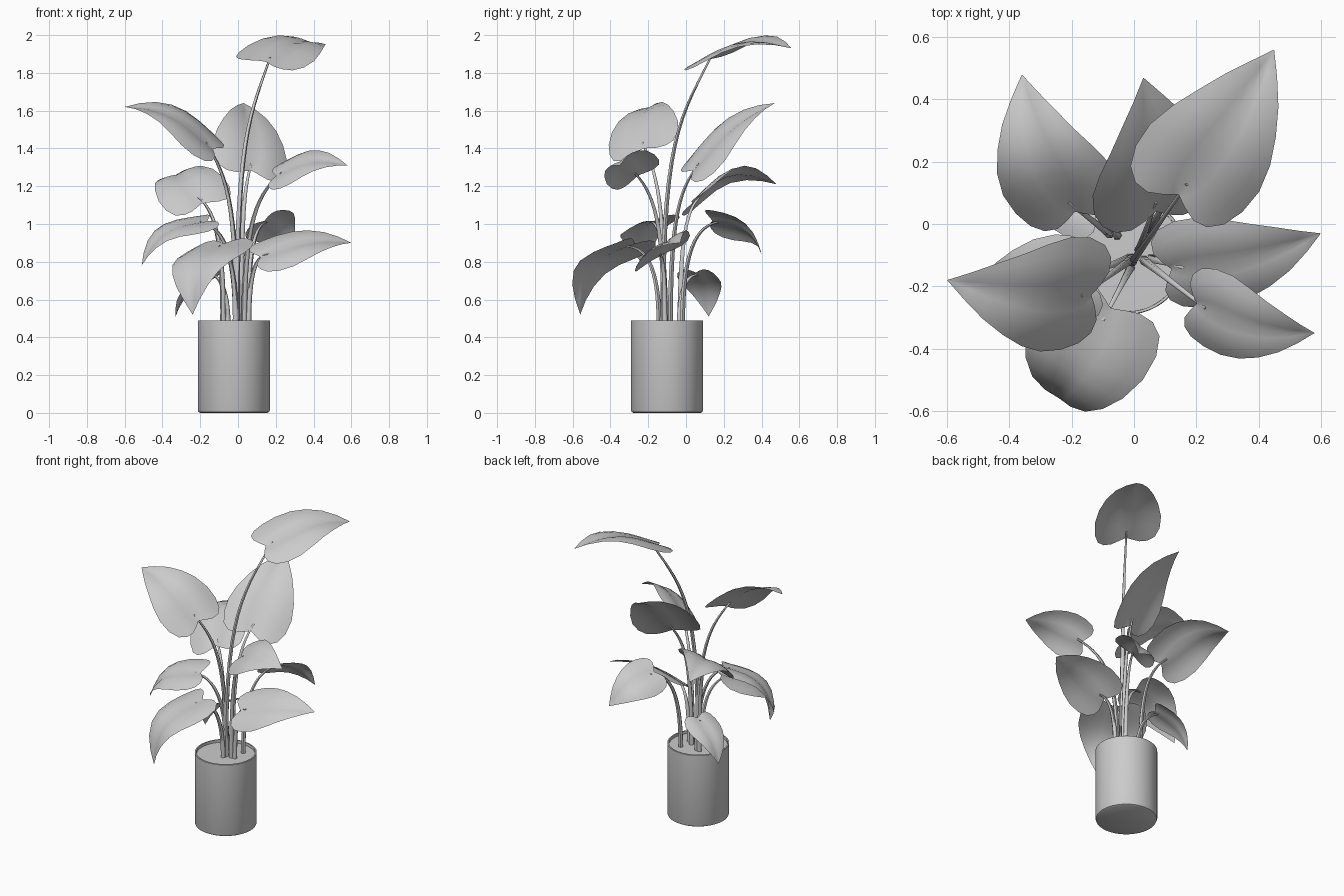
import bpy, bmesh, math
from mathutils import Vector

cube = bpy.data.objects.get("Cube")
if cube:
    bpy.data.objects.remove(cube, do_unlink=True)

grey = bpy.data.materials.new("plain_grey")
grey.use_nodes = True
COLOUR = (0.6, 0.6, 0.6, 1)
grey.diffuse_color = COLOUR
grey.node_tree.nodes["Principled BSDF"].inputs["Base Color"].default_value = COLOUR


def select_only(obj):
    bpy.ops.object.select_all(action='DESELECT')
    obj.select_set(True)
    bpy.context.view_layer.objects.active = obj


def finish(name, bm, angle):
    """Turn a bmesh into a smooth-shaded object."""
    mesh = bpy.data.meshes.new(name)
    bm.to_mesh(mesh)
    bm.free()
    obj = bpy.data.objects.new(name, mesh)
    bpy.context.collection.objects.link(obj)
    mesh.materials.append(grey)
    select_only(obj)
    bpy.ops.object.shade_smooth_by_angle(angle=math.radians(angle))


def lathe(name, profile, centre):
    """Spin a radius/height profile about a vertical axis."""
    bm = bmesh.new()
    verts = [bm.verts.new((centre.x + r, centre.y, z)) for r, z in profile]
    edges = [bm.edges.new(pair) for pair in zip(verts, verts[1:])]
    bmesh.ops.spin(bm, geom=verts + edges, cent=centre, axis=(0, 0, 1),
                   angle=math.tau, steps=48)
    bmesh.ops.remove_doubles(bm, verts=bm.verts, dist=1e-4)
    bmesh.ops.recalc_face_normals(bm, faces=bm.faces)
    finish(name, bm, 35)


# Half outline of a heart-shaped leaf: along the midrib, across, matching midrib point
OUTLINE = [(-.14, .2, -.09), (-.18, .42, -.05), (-.17, .66, 0), (-.1, .86, .06),
           (.03, .98, .14), (.2, 1, .26), (.38, .89, .4), (.55, .71, .57),
           (.72, .49, .73), (.87, .24, .87), (1, 0, 1)]
COLUMNS = 4


def leaf(name, base, tip, half, roll, arch):
    """Heart leaf from base to tip; roll lifts its left side, arch bows the midrib."""
    along = tip - base
    length = along.length
    along.normalize()
    flat = Vector((0, 0, 1)).cross(along).normalized()
    side = flat * math.cos(roll) + along.cross(flat) * math.sin(roll)
    up = along.cross(side)
    bm = bmesh.new()
    rows = []
    for edge_u, edge_v, mid_u in OUTLINE:
        row = []
        for c in range(-COLUMNS, COLUMNS + 1):
            u = mid_u + (edge_u - mid_u) * abs(c) / COLUMNS
            v = edge_v * c / COLUMNS
            lift = arch * math.sin(math.pi * u) + half * (.3 * abs(v) - .4 * v * v)
            row.append(bm.verts.new(base + along * u * length + side * v * half + up * lift))
        rows.append(row)
    for a, b in zip(rows, rows[1:]):
        for c in range(2 * COLUMNS):
            bm.faces.new((a[c], b[c], b[c + 1], a[c + 1]))
    bmesh.ops.remove_doubles(bm, verts=bm.verts, dist=1e-4)
    finish(name, bm, 60)


def stem(name, base, spread):
    """Tapered tube that rises from the soil and bends out to the leaf base."""
    root = Vector((.01, -.1, .45))
    root.xy += (base.xy - root.xy) * spread
    rise = Vector((0, 0, (base.z - root.z) * .7))
    bend = base.lerp(root, .65)
    bend.z = base.z - .35 * max(0, base.z - .95)

    curve = bpy.data.curves.new(name, 'CURVE')
    curve.dimensions = '3D'
    curve.bevel_depth = .016
    curve.bevel_resolution = 1
    curve.resolution_u = 14
    curve.use_fill_caps = True
    spline = curve.splines.new('BEZIER')
    spline.bezier_points.add(1)
    start, end = spline.bezier_points
    start.co, start.handle_left, start.handle_right = root, root - rise, root + rise
    end.co, end.handle_left, end.handle_right = base, bend, base * 2 - bend
    end.radius = .35
    obj = bpy.data.objects.new(name, curve)
    bpy.context.collection.objects.link(obj)
    curve.materials.append(grey)
    select_only(obj)
    bpy.ops.object.convert(target='MESH')
    bpy.ops.object.shade_smooth_by_angle(angle=math.radians(60))


# Pot and soil
pot_centre = Vector((-.022, -.1, 0))
lathe("pot", [(0, 0), (.178, 0), (.187, .005), (.191, .015), (.191, .488),
              (.189, .49), (.181, .49), (.18, .44)], pot_centre)
lathe("soil", [(.181, .472), (0, .475)], pot_centre)

# Leaves: base, tip, half width, roll, arch, and how far out the stem is rooted
PLANTS = {
    "top": ((.17, .13, 1.88), (.45, .56, 1.93), .21, .2, .06, -.1),
    "back_right": ((-.21, .07, 1.14), (-.36, .48, 1.21), .19, -.35, .09, .4),
    "back_middle": ((.07, .07, 1.32), (.03, .47, 1.64), .21, .3, .04, .1),
    "upper_right": ((-.17, -.23, 1.43), (-.6, -.18, 1.62), .2, -.35, .06, .1),
    "upper_left": ((.23, -.27, 1.27), (.58, -.35, 1.31), .15, .55, .05, .1),
    "lower_left": ((.16, -.14, .84), (.6, -.03, .9), .17, .5, .04, .3),
    "front": ((-.1, -.31, .88), (-.24, -.56, .52), .21, .1, .1, .2),
    "middle_right": ((-.2, -.18, 1.01), (-.51, -.22, .78), .16, -.3, .07, .1),
    "back_left": ((.15, .17, 1.01), (.3, .4, .84), .14, -.65, .05, .3),
    "low_right": ((-.15, .06, .73), (-.33, .12, .51), .115, 0, .04, .4),
}
for name, (base, tip, half, roll, arch, spread) in PLANTS.items():
    leaf(name + "_leaf", Vector(base), Vector(tip), half, roll, arch)
    stem(name + "_stem", Vector(base), spread)
